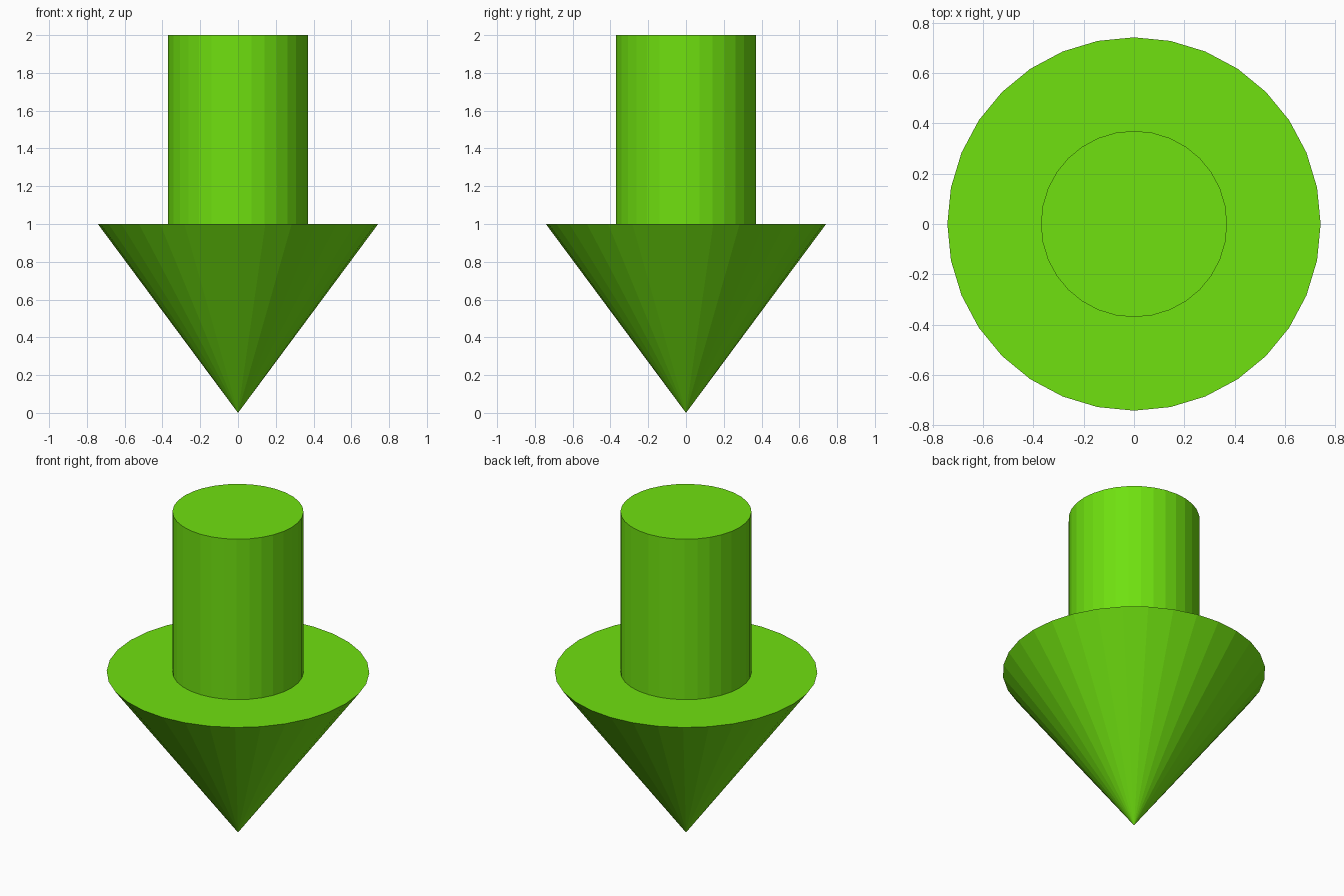
import bpy

if "Cube" in bpy.data.objects:
    bpy.data.objects.remove(bpy.data.objects["Cube"])

SIDES = 32

green = bpy.data.materials.new("green")
green.diffuse_color = (0.16, 0.75, 0.005, 1.0)
green.use_nodes = True
green.node_tree.nodes["Principled BSDF"].inputs["Base Color"].default_value = green.diffuse_color


def tapered(name, r_bottom, r_top, z0, z1):
    """Flat-shaded 32-sided cone or cylinder between two heights."""
    bpy.ops.mesh.primitive_cone_add(
        vertices=SIDES, radius1=r_bottom, radius2=r_top,
        depth=z1 - z0, location=(0, 0, (z0 + z1) / 2))
    obj = bpy.context.object
    obj.name = name
    obj.data.materials.append(green)
    return obj


# Downward-pointing head
tapered("arrow_head", 0.0, 0.742, 0.0, 1.0)

# Upright shaft standing on the head's flat top
tapered("arrow_shaft", 0.37, 0.37, 1.0, 2.0)
